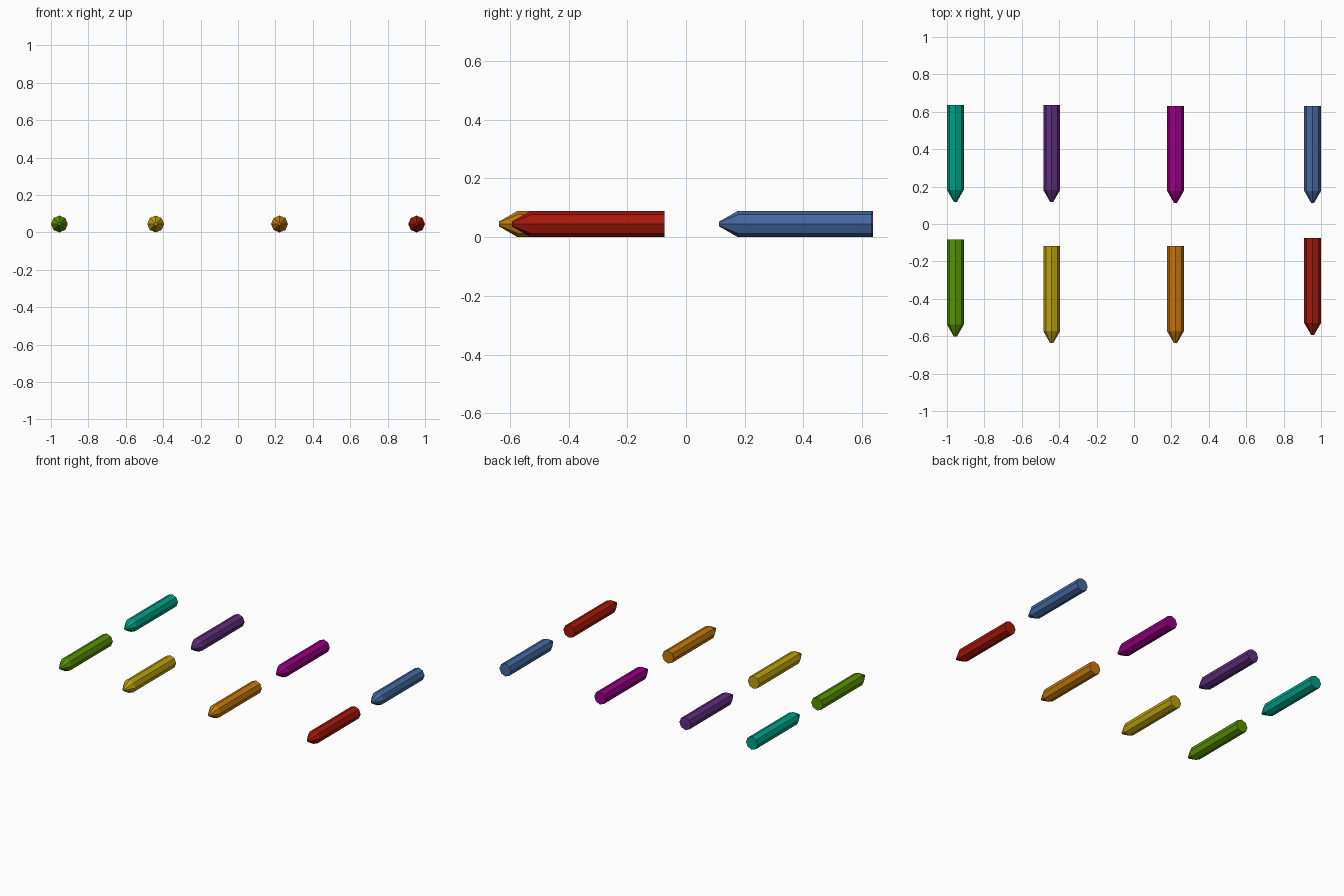
import bpy, bmesh
from math import cos, sin, pi

if "Cube" in bpy.data.objects:
    bpy.data.objects.remove(bpy.data.objects["Cube"])

R, LENGTH, TIP_LEN, TIP_R, SIDES = 0.045, 0.519, 0.064, 0.008, 8


def linear(c):
    return tuple((v / 255) ** 2.2 for v in c) + (1.0,)


def crayon(name, x, tip_y, rgb):
    """Octagonal stick lying along y, blunt point towards -y."""
    bm = bmesh.new()
    rings = []
    for y, r in ((0, TIP_R), (TIP_LEN, R), (LENGTH, R)):
        rings.append([bm.verts.new((r * cos(2 * pi * i / SIDES), y, r * sin(2 * pi * i / SIDES)))
                      for i in range(SIDES)])
    for a, b in zip(rings, rings[1:]):
        for i in range(SIDES):
            j = (i + 1) % SIDES
            bm.faces.new((a[i], a[j], b[j], b[i]))
    bm.faces.new(rings[0])
    bm.faces.new(rings[-1])
    bmesh.ops.recalc_face_normals(bm, faces=bm.faces)
    mesh = bpy.data.meshes.new(name)
    bm.to_mesh(mesh)
    bm.free()
    mat = bpy.data.materials.new(name + "_wax")
    mat.diffuse_color = linear(rgb)
    mat.use_nodes = True
    mat.node_tree.nodes["Principled BSDF"].inputs["Base Color"].default_value = mat.diffuse_color
    mesh.materials.append(mat)
    ob = bpy.data.objects.new(name, mesh)
    ob.location = (x, tip_y, R)
    bpy.context.collection.objects.link(ob)


# Back row
crayon("teal_crayon", -0.955, 0.118, (0, 160, 132))
crayon("purple_crayon", -0.44, 0.118, (95, 50, 125))
crayon("magenta_crayon", 0.222, 0.113, (150, 5, 130))
crayon("blue_crayon", 0.955, 0.113, (70, 105, 160))
# Front row
crayon("green_crayon", -0.955, -0.602, (90, 145, 12))
crayon("yellow_crayon", -0.44, -0.637, (185, 160, 20))
crayon("orange_crayon", 0.222, -0.637, (195, 120, 20))
crayon("red_crayon", 0.955, -0.593, (165, 30, 18))
